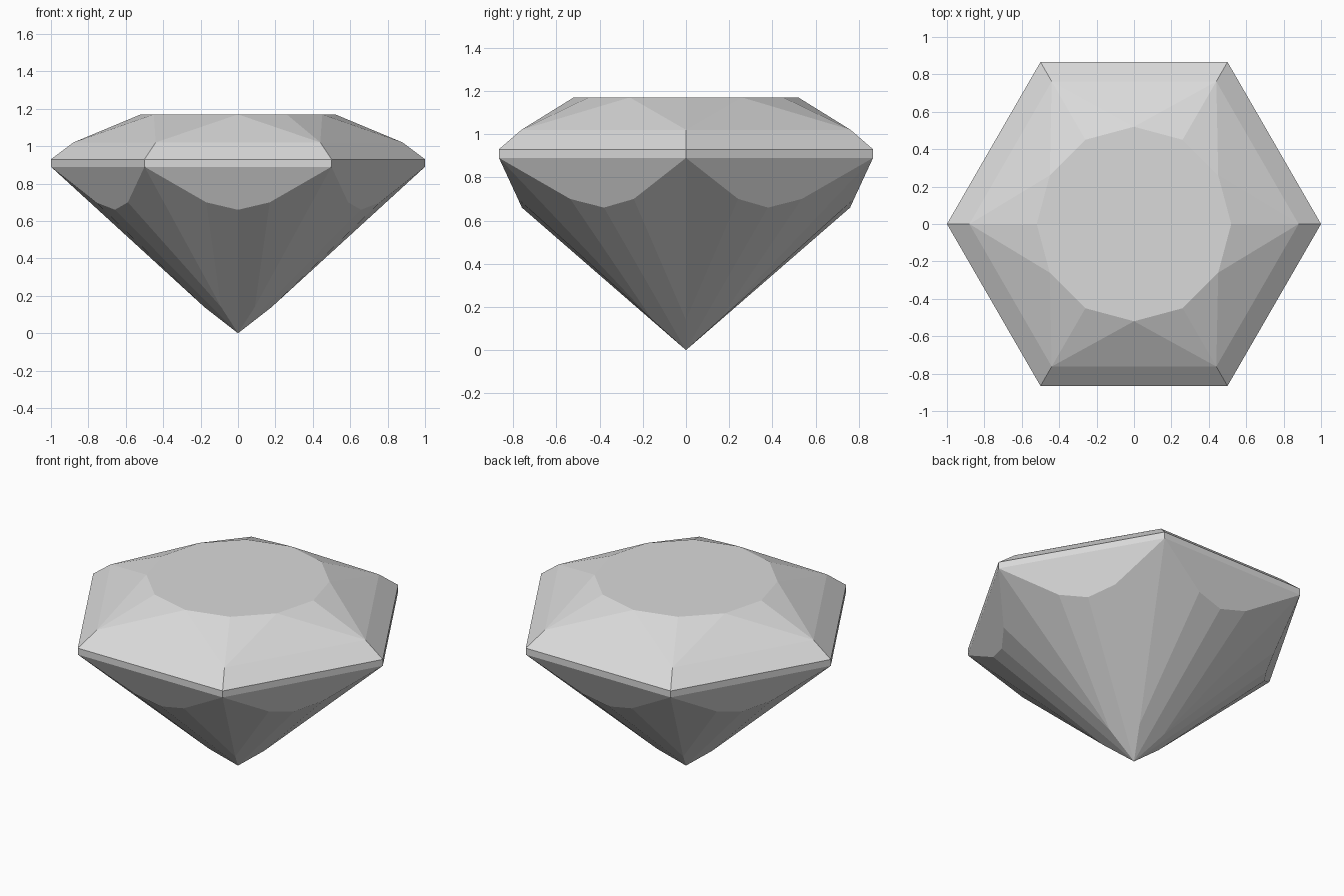
import bpy
import bmesh
from math import cos, sin, radians
from mathutils import Vector

cube = bpy.data.objects.get("Cube")
if cube:
    bpy.data.objects.remove(cube)

# Single pale grey material
grey = bpy.data.materials.new("pale_grey")
grey.use_nodes = True
grey.diffuse_color = (0.7, 0.7, 0.7, 1)
grey.node_tree.nodes["Principled BSDF"].inputs["Base Color"].default_value = (0.7, 0.7, 0.7, 1)

bm = bmesh.new()


def ring(count, radius, z, start=0):
    """Evenly spaced vertices around the vertical axis."""
    step = radians(360 / count)
    return [bm.verts.new((radius * cos(radians(start) + i * step),
                          radius * sin(radians(start) + i * step), z))
            for i in range(count)]


# Levels of the stone, from the table down to the point
table = ring(12, 0.52, 1.17)
crown = ring(6, 0.88, 1.02)
girdle_top = ring(6, 1.0, 0.93)
girdle_low = ring(6, 1.0, 0.89)
mid = ring(6, 0.76, 0.66, 30)
kink = ring(6, 0.18, 0.14)
tip = bm.verts.new((0, 0, 0))

# Facet shoulders on either side of each lower girdle facet
before, after = [], []
for i in range(6):
    a = radians(30 + 60 * i)
    out, side = Vector((cos(a), sin(a), 0)), Vector((-sin(a), cos(a), 0))
    for group, sign in ((before, -1), (after, 1)):
        group.append(bm.verts.new(out * 0.778 + side * 0.17 * sign + Vector((0, 0, 0.70))))

bm.faces.new(table)
for i in range(6):
    j = (i + 1) % 6
    t0, t1, t2 = table[2 * i], table[2 * i + 1], table[2 * j]
    facets = [
        # Crown stars and bevel
        (crown[i], t1, t0), (crown[i], crown[j], t1), (crown[j], t2, t1),
        (girdle_top[i], girdle_top[j], crown[j], crown[i]),
        # Girdle band
        (girdle_low[i], girdle_low[j], girdle_top[j], girdle_top[i]),
        # Lower girdle facet
        (girdle_low[i], before[i], mid[i], after[i], girdle_low[j]),
        # Corner facets
        (girdle_low[i], kink[i], before[i]), (girdle_low[j], after[i], kink[j]),
        # Pavilion mains
        (tip, mid[i], before[i], kink[i]), (tip, kink[j], after[i], mid[i]),
    ]
    for verts in facets:
        bm.faces.new(verts)

bmesh.ops.recalc_face_normals(bm, faces=bm.faces)
mesh = bpy.data.meshes.new("cut_gem")
bm.to_mesh(mesh)
bm.free()
mesh.materials.append(grey)
gem = bpy.data.objects.new("cut_gem", mesh)
bpy.context.collection.objects.link(gem)
